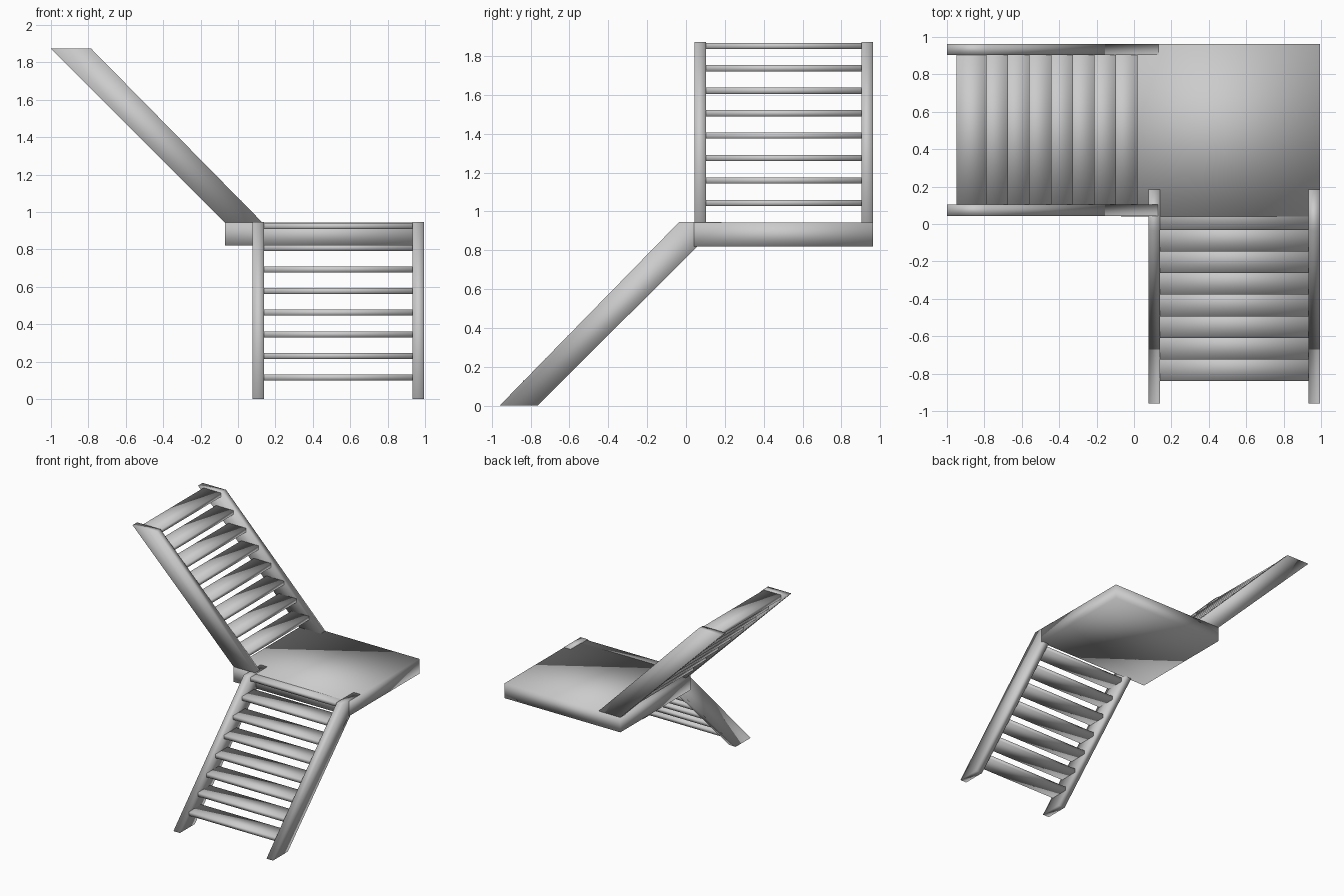
import bpy
import bmesh
from mathutils import Vector

if "Cube" in bpy.data.objects:
    bpy.data.objects.remove(bpy.data.objects["Cube"], do_unlink=True)

grey = bpy.data.materials.new("plain_grey")
grey.use_nodes = True
COLOUR = (0.6, 0.6, 0.6, 1)
grey.diffuse_color = COLOUR
grey.node_tree.nodes["Principled BSDF"].inputs["Base Color"].default_value = COLOUR


def prism(name, profile, offset):
    """Extrude a closed outline of 3D points by an offset, softly shaded."""
    bm = bmesh.new()
    base = bm.faces.new([bm.verts.new(p) for p in profile])
    extruded = bmesh.ops.extrude_face_region(bm, geom=[base], use_keep_orig=True)["geom"]
    moved = [g for g in extruded if isinstance(g, bmesh.types.BMVert)]
    bmesh.ops.translate(bm, verts=moved, vec=Vector(offset))
    bmesh.ops.recalc_face_normals(bm, faces=bm.faces[:])
    for face in bm.faces:
        face.smooth = True
    mesh = bpy.data.meshes.new(name)
    bm.to_mesh(mesh)
    bm.free()
    mesh.materials.append(grey)
    obj = bpy.data.objects.new(name, mesh)
    bpy.context.collection.objects.link(obj)


def box(name, lo, hi):
    (x0, y0, z0), (x1, y1, z1) = lo, hi
    prism(name, [(x0, y0, z0), (x1, y0, z0), (x1, y1, z0), (x0, y1, z0)], (0, 0, z1 - z0))


STEPS = 8
RISE = 0.1155
DEPTH = 0.16
THICK = 0.032
BOARD = 0.06

# Landing between the two flights
box("landing", (-0.07, 0.04, 0.82), (0.995, 0.963, 0.943))

# Lower flight: rises towards the back
lower_side = [(-0.96, 0), (-0.765, 0), (0.185, 0.946), (-0.035, 0.946)]
for side, x in (("right", 0.078), ("left", 0.934)):
    prism("lower_stringer_" + side, [(x, y, z) for y, z in lower_side], (BOARD, 0, 0))
for i in range(STEPS):
    y, z = -0.84 + i * RISE, 0.099 + i * RISE
    box(f"lower_tread_{i + 1}", (0.138, y, z), (0.934, y + DEPTH, z + THICK))

# Upper flight: rises towards the right
upper_side = [(-0.07, 0.944), (0.13, 0.944), (-0.785, 1.873), (-1.0, 1.873)]
for side, y in (("front", 0.043), ("back", 0.903)):
    prism("upper_stringer_" + side, [(x, y, z) for x, z in upper_side], (0, BOARD, 0))
for i in range(STEPS):
    x, z = 0.02 - i * RISE, 1.028 + i * RISE
    box(f"upper_tread_{i + 1}", (x - DEPTH, 0.103, z), (x, 0.903, z + THICK))
